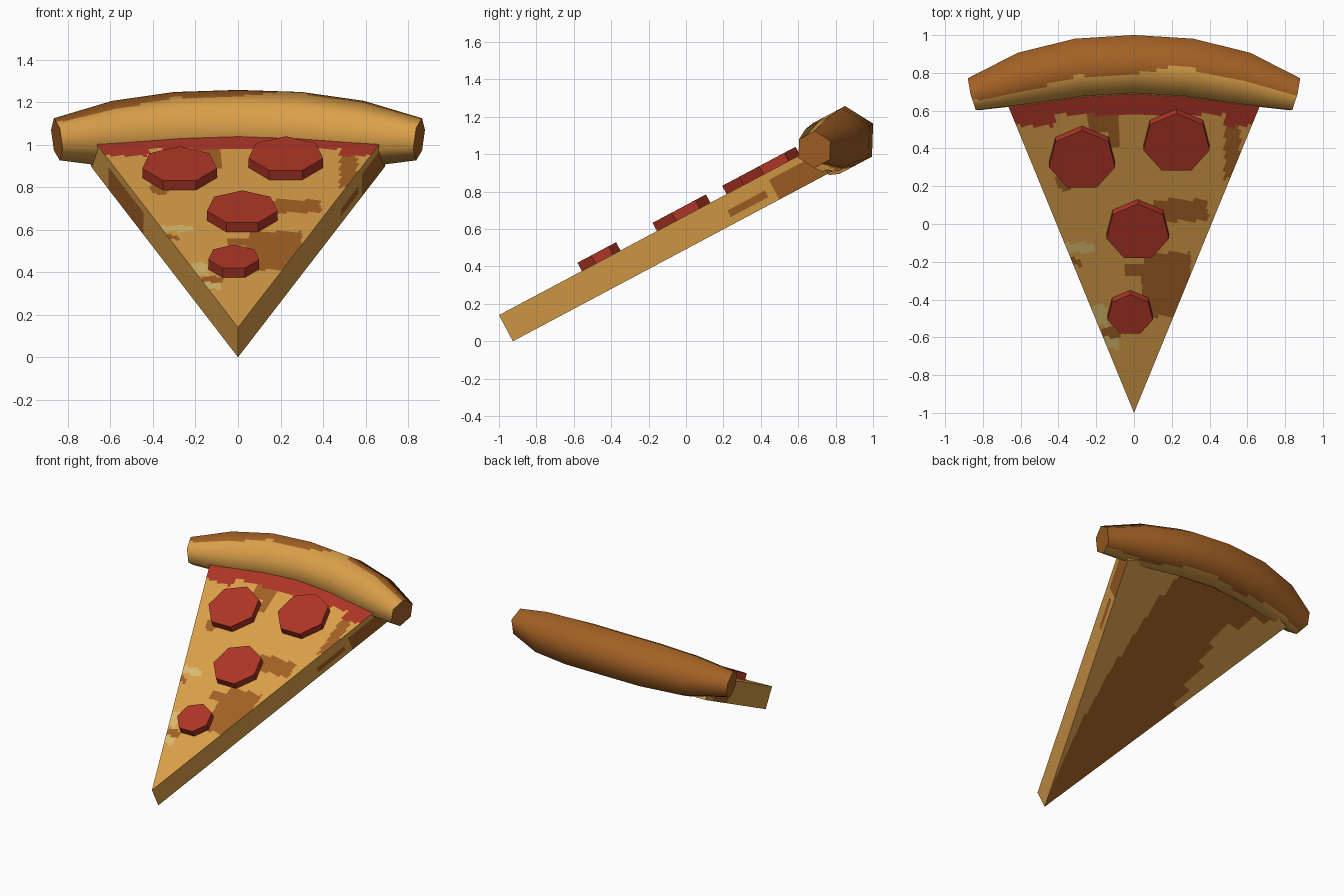
import bpy, bmesh, math
from mathutils import Vector

if "Cube" in bpy.data.objects:
    bpy.data.objects.remove(bpy.data.objects["Cube"])

TILT = math.radians(28)
C, S = math.cos(TILT), math.sin(TILT)
THICK, RADIUS, HALF = 0.1585, 2.03, math.radians(19.9)


def place(x, u, n):
    """Slice coordinates (across, along from tip, above the cheese) to world."""
    return Vector((x, -1 + u * C - n * S, 0.14 + u * S + n * C))


def interp(table, x):
    for (a, p), (b, q) in zip(table, table[1:]):
        if x <= b:
            return p + (q - p) * max(0, (x - a) / (b - a))
    return table[-1][1]


# Materials
COLOURS = {"golden_dough": (0.70, 0.35, 0.067), "baked_brown": (0.37, 0.12, 0.0185),
           "tomato_red": (0.42, 0.036, 0.019), "pale_cheese": (0.71, 0.50, 0.155)}
MATS = []
for name, rgb in COLOURS.items():
    m = bpy.data.materials.new(name)
    m.diffuse_color = (*rgb, 1)
    m.use_nodes = True
    m.node_tree.nodes["Principled BSDF"].inputs["Base Color"].default_value = m.diffuse_color
    MATS.append(m)
GOLD, BROWN, RED, PALE = range(4)


def add_grid(bm, func, nu, nv, colour):
    """Add a surface func(a, b), a and b in 0..1, coloured by colour(a, b)."""
    v = [[bm.verts.new(func(i / nu, j / nv)) for j in range(nv + 1)] for i in range(nu + 1)]
    for i in range(nu):
        for j in range(nv):
            f = bm.faces.new((v[i][j], v[i + 1][j], v[i + 1][j + 1], v[i][j + 1]))
            f.material_index = colour((i + 0.5) / nu, (j + 0.5) / nv)


def finish(bm, name, closed=True):
    if closed:
        bmesh.ops.remove_doubles(bm, verts=bm.verts, dist=1e-5)
        bmesh.ops.dissolve_degenerate(bm, edges=bm.edges, dist=1e-6)
        bmesh.ops.recalc_face_normals(bm, faces=bm.faces)
    me = bpy.data.meshes.new(name)
    bm.to_mesh(me)
    bm.free()
    for m in MATS:
        me.materials.append(m)
    ob = bpy.data.objects.new(name, me)
    bpy.context.collection.objects.link(ob)
    return ob


# Slice: wedge with painted cheese, sauce and baked patches
def wedge(a, b, n):
    r, t = a * RADIUS, HALF * (1 - 2 * b)
    return place(r * math.sin(t), r * math.cos(t), n)


# Patches seen from above: x0, x1, y0, y1, colour
PATCHES = [(-0.24, -0.085, 0.48, 0.58, BROWN), (-0.14, -0.07, 0.40, 0.49, BROWN),
           (0.48, 0.56, 0.24, 0.54, BROWN), (0.10, 0.39, 0.015, 0.13, BROWN),
           (-0.41, -0.33, 0.18, 0.27, BROWN), (0.05, 0.30, -0.27, -0.15, BROWN),
           (0.04, 0.34, -0.49, -0.27, BROWN), (-0.05, 0.06, -0.27, -0.22, BROWN),
           (-0.33, -0.28, -0.22, -0.18, BROWN), (-0.17, -0.07, -0.60, -0.55, BROWN),
           (-0.37, -0.21, -0.15, -0.10, PALE), (-0.22, -0.14, -0.54, -0.43, PALE),
           (-0.16, -0.08, -0.66, -0.60, PALE)]


def top_colour(a, b):
    p = wedge(a, b, 0)
    if p.y > (0.58 if -0.42 < p.x < 0.48 else 0.52):
        return RED
    for x0, x1, y0, y1, col in PATCHES:
        if x0 < p.x < x1 and y0 < p.y < y1:
            return col
    return GOLD


def bottom_colour(a, b):
    q = round(a * 12) / 12
    high = interp([(0, 1), (0.5, 1), (0.6, 0.93), (0.7, 0.82), (0.85, 0.72), (0.97, 0.9)], q)
    return BROWN if 0.03 + 0.27 * q < b < high else GOLD


def right_colour(a, b):
    r = a * RADIUS
    return BROWN if (1.42 < r < 1.66 and 0.45 < b < 0.75) or (r > 1.72 and b > 0.25) else GOLD


def left_colour(a, b):
    return BROWN if 1.30 < a * RADIUS < 1.80 and b > 0.3 else GOLD


bm = bmesh.new()
NR, NA = 84, 60
add_grid(bm, lambda a, b: wedge(a, b, 0), NR, NA, top_colour)
add_grid(bm, lambda a, b: wedge(a, b, -THICK), NR, NA, bottom_colour)
add_grid(bm, lambda a, b: wedge(a, 0, -THICK * b), NR, 4, right_colour)
add_grid(bm, lambda a, b: wedge(a, 1, -THICK * b), NR, 4, left_colour)
add_grid(bm, lambda a, b: wedge(1, a, -THICK * b), NA, 4, lambda a, b: GOLD)
finish(bm, "slice")

# Crust: six-sided tube bent around the tip, narrowing to its ends
# Ring: arc angle, arc radius, tube radius, height, facing angle
HALF_RINGS = [(0, 2.07, 0.177, -0.035, 0), (8, 2.07, 0.177, -0.035, 8),
              (16, 2.07, 0.16, -0.03, 16), (24.1, 2.087, 0.10, -0.01, 16)]
RINGS = HALF_RINGS[:0:-1] + [(-a, r, t, n, -f) for a, r, t, n, f in HALF_RINGS]


def ring_point(k, s):
    """Point on ring k; s counts hexagon corners from the outer one."""
    ang, r, tube, n, face = RINGS[k]
    i = math.floor(s)
    c0, c1 = [(math.cos(h * math.pi / 3), math.sin(h * math.pi / 3)) for h in (i, i + 1)]
    e = tube * (c0[0] + (c1[0] - c0[0]) * (s - i))
    h = tube * (c0[1] + (c1[1] - c0[1]) * (s - i))
    ang, face = math.radians(ang), math.radians(face)
    return place(r * math.sin(ang) + e * math.sin(face), r * math.cos(ang) + e * math.cos(face), n + h)


def along(a, func):
    k = min(int(a * 6 + 1e-6), 5)
    return func(k).lerp(func(k + 1), a * 6 - k)


def crust_point(a, b):
    return along(a, lambda k: ring_point(k, b * 6 - 3))


def crust_centre(a):
    return along(a, lambda k: (ring_point(k, 0) + ring_point(k, 3)) / 2)


def crust_colour(a, b):
    s, x = b * 6 - 3, round(crust_point(a, b).x * 14) / 14
    limit = interp([(-0.9, 1.4), (-0.7, 1.5), (-0.5, 1.5), (-0.3, 1.3), (0, 1.35), (0.12, 1.2),
                    (0.28, 0.95), (0.4, 1.15), (0.6, 1.05), (0.9, 1.2)], x)
    return BROWN if -1.6 + 0.12 * math.sin(9 * x) < s < limit else GOLD


bm = bmesh.new()
NL, NS = 60, 48
add_grid(bm, crust_point, NL, NS, crust_colour)
crust = finish(bm, "crust", closed=False)
crust.data.polygons.foreach_set("use_smooth", [True] * len(crust.data.polygons))
crust.data.normals_split_custom_set_from_vertices(
    [(crust_point(i / NL, j / NS) - crust_centre(i / NL)).normalized()
     for i in range(NL + 1) for j in range(NS + 1)])

# Crust ends
for k, name in ((0, "crust_end_right"), (6, "crust_end_left")):
    bm = bmesh.new()
    order = range(6) if k == 0 else range(5, -1, -1)
    f = bm.faces.new([bm.verts.new(ring_point(k, s)) for s in order])
    f.normal_update()
    if f.normal.x * RINGS[k][0] < 0:
        f.normal_flip()
    f.material_index = BROWN
    finish(bm, name, closed=False)

# Pepperoni: seven-sided discs lying on the cheese (x, y, radius)
for i, (x, y, r) in enumerate([(-0.275, 0.36, 0.18), (0.225, 0.45, 0.18),
                               (0.02, -0.02, 0.17), (-0.02, -0.459, 0.123)]):
    bm = bmesh.new()
    u = (y + 1) / C
    low, high = [[bm.verts.new(place(x + r * math.sin(t * math.tau / 7),
                                     u + r * math.cos(t * math.tau / 7), n))
                  for t in range(7)] for n in (-0.01, 0.05)]
    bm.faces.new(low)
    bm.faces.new(high)
    for t in range(7):
        w = (t + 1) % 7
        bm.faces.new((low[t], low[w], high[w], high[t]))
    for f in bm.faces:
        f.material_index = RED
    finish(bm, f"pepperoni_{i + 1}")
